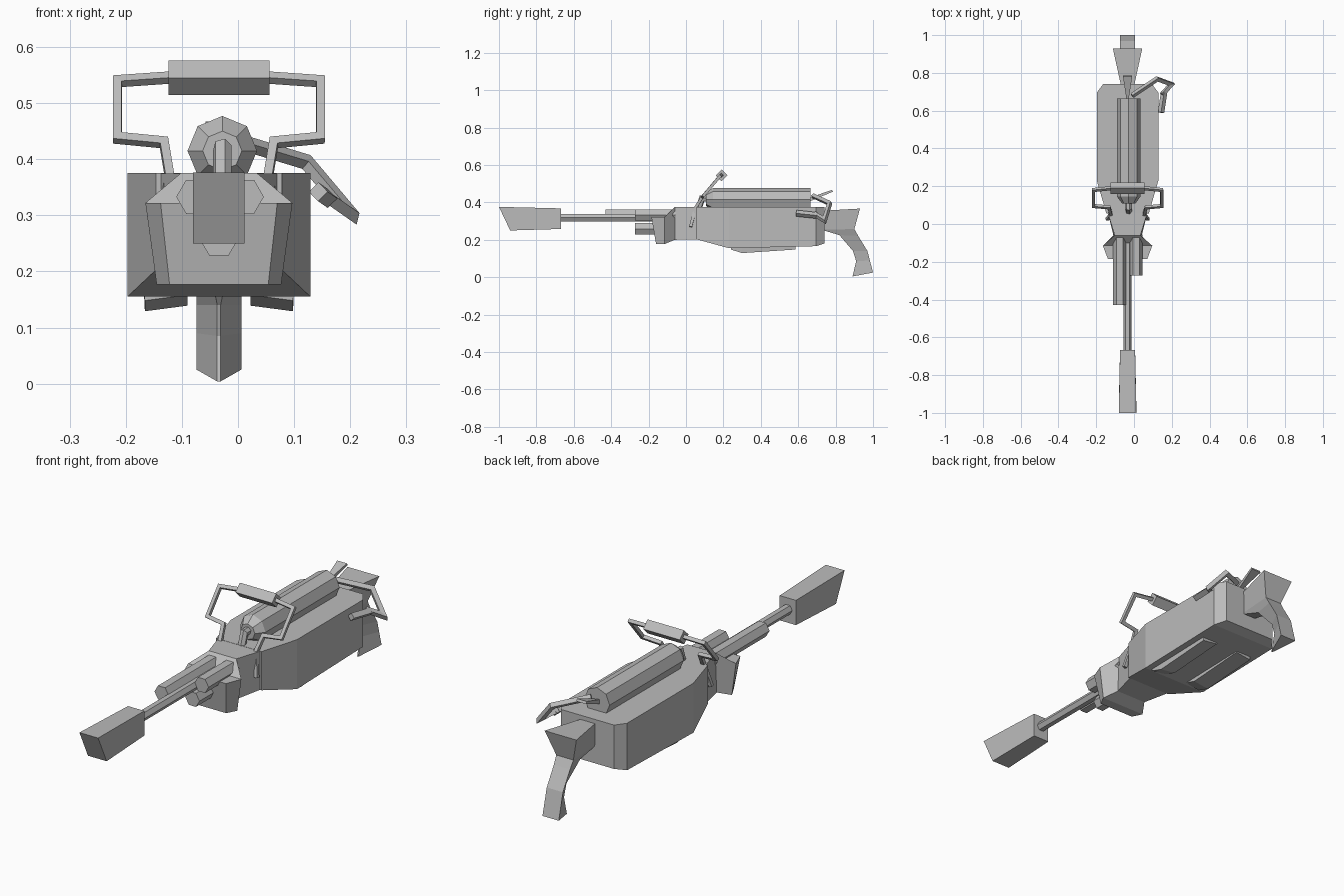
import bpy, bmesh, math
from mathutils import Vector

CX = -0.034  # centre line of the main parts

cube = bpy.data.objects.get("Cube")
if cube:
    bpy.data.objects.remove(cube)

grey = bpy.data.materials.new("plain grey")
grey.use_nodes = True
COLOUR = (0.5, 0.5, 0.5, 1)
grey.diffuse_color = COLOUR
grey.node_tree.nodes["Principled BSDF"].inputs["Base Color"].default_value = COLOUR


def loft(name, rings):
    """Skin a row of equal-length point rings and cap both ends."""
    bm = bmesh.new()
    loops = [[bm.verts.new(p) for p in ring] for ring in rings]
    n = len(loops[0])
    for a, b in zip(loops, loops[1:]):
        for i in range(n):
            j = (i + 1) % n
            bm.faces.new((a[i], a[j], b[j], b[i]))
    bm.faces.new(loops[0])
    bm.faces.new(loops[-1])
    bmesh.ops.recalc_face_normals(bm, faces=bm.faces)
    mesh = bpy.data.meshes.new(name)
    bm.to_mesh(mesh)
    bm.free()
    mesh.materials.append(grey)
    obj = bpy.data.objects.new(name, mesh)
    bpy.context.collection.objects.link(obj)
    return obj


def slab(y_top, y_bot, w_top, w_bot, z_top, z_bot, cx=CX):
    """Four-corner cross-section: half widths and heights at top and bottom."""
    return [(cx - w_top, y_top, z_top), (cx + w_top, y_top, z_top),
            (cx + w_bot, y_bot, z_bot), (cx - w_bot, y_bot, z_bot)]


def round_bar(name, x, z, sides, stations, turn=0.0):
    """Faceted bar along y; stations are (y, radius)."""
    angles = [turn + math.tau * i / sides for i in range(sides)]
    return loft(name, [[(x + r * math.cos(a), y, z + r * math.sin(a)) for a in angles]
                       for y, r in stations])


def tube(name, points, radius, sides=4):
    """Faceted tube through points, mitred at the corners."""
    pts = [Vector(p) for p in points]
    dirs = [(b - a).normalized() for a, b in zip(pts, pts[1:])]
    side = dirs[0].orthogonal().normalized()
    up = dirs[0].cross(side)
    ring = [pts[0] + radius * (math.cos(a) * side + math.sin(a) * up)
            for a in (math.tau * (i + 0.5) / sides for i in range(sides))]
    rings = [ring]
    for i, d in enumerate(dirs):
        after = dirs[min(i + 1, len(dirs) - 1)]
        plane = (d + after).normalized()
        ring = [p + d * ((pts[i + 1] - p).dot(plane) / d.dot(plane)) for p in ring]
        rings.append(ring)
    return loft(name, rings)


# Main housing: tapered nose, straight sides, chamfered tail
loft("housing", [slab(y, y, w, w, 0.375, z) for y, w, z in (
    (0.055, 0.112, 0.203), (0.23, 0.163, 0.155), (0.695, 0.163, 0.166), (0.74, 0.13, 0.18))])

# Neck flaring into the front guard
loft("neck_and_guard", [
    slab(0.06, 0.06, 0.105, 0.105, 0.374, 0.203),
    slab(-0.06, -0.06, 0.068, 0.075, 0.375, 0.2),
    slab(-0.115, -0.115, 0.131, 0.111, 0.322, 0.177),
    slab(-0.185, -0.16, 0.104, 0.088, 0.322, 0.177)])

# Barrels and muzzle block
round_bar("main_barrel", CX, 0.318, 6, [(-0.68, 0.022), (-0.1, 0.022)])
for name, x, z, front in (("right_barrel", -0.075, 0.333, -0.43),
                          ("left_barrel", 0.011, 0.333, -0.272),
                          ("lower_barrel", CX, 0.259, -0.272)):
    round_bar(name, x, z, 6, [(front, 0.035), (-0.055, 0.035)])
loft("muzzle_block", [slab(-1, -0.94, 0.046, 0.046, 0.376, 0.25),
                      slab(-0.667, -0.667, 0.04, 0.04, 0.368, 0.258)])

# Tank on top with a small feed pipe at its nose
round_bar("tank", -0.028, 0.415, 8,
          [(0.108, 0.035), (0.145, 0.062), (0.665, 0.062)], math.pi / 8 * 2)
tube("feed_pipe", [(-0.028, 0.13, 0.42), (-0.028, 0.085, 0.42), (-0.028, 0.065, 0.36)], 0.017, 6)

# Carrying handle: grip and two mirrored arms
tube("handle_grip", [(CX - 0.09, 0.19, 0.545), (CX + 0.09, 0.19, 0.545)], 0.031)
for name, s in (("left_handle_arm", 1), ("right_handle_arm", -1)):
    path = [(0.08, 0.19, 0.546), (0.181, 0.18, 0.539), (0.181, 0.095, 0.438),
            (0.098, 0.088, 0.43), (0.088, 0.05, 0.37), (0.108, 0.025, 0.27)]
    tube(name, [(CX + s * x, y, z) for x, y, z in path], 0.011)

# Bent side lever behind the tank
tube("side_lever", [(-0.01, 0.68, 0.435), (0.122, 0.768, 0.395),
                    (0.198, 0.74, 0.305), (0.148, 0.685, 0.34)], 0.014)
tube("side_lever_grip", [(0.16, 0.7, 0.33), (0.143, 0.59, 0.342)], 0.017)

# Flared spur at the rear of the tank
loft("rear_spur", [slab(0.66, 0.66, 0.006, 0.006, 0.425, 0.405),
                   slab(0.78, 0.785, 0.024, 0.024, 0.467, 0.457)])

# Stock: wide butt top narrowing into a ridged leg
stock = [(0.72, 0.355, 0.032, 0.93, 0.367, 0.078), (0.72, 0.255, 0.032, 0.9, 0.257, 0.042),
         (0.82, 0.225, 0.02, 0.92, 0.222, 0.04), (0.893, 0.14, 0.003, 0.97, 0.14, 0.04),
         (0.91, 0.085, 0.003, 0.983, 0.09, 0.04), (0.89, 0.004, 0.003, 1, 0.025, 0.04)]
loft("stock", [[(CX - wf, yf, zf), (CX + wf, yf, zf), (CX + wb, yb, zb), (CX - wb, yb, zb)]
               for yf, zf, wf, yb, zb, wb in stock])

# Mirrored skids under the housing
for name, s in (("left_skid", 1), ("right_skid", -1)):
    loft(name, [[(CX + s * 0.056, y, 0.17), (CX + s * 0.134, y, 0.17),
                 (CX + s * 0.132, y, z), (CX + s * 0.056, y, z + 0.01)]
                for y, z in ((0.24, 0.148), (0.3, 0.129), (0.585, 0.148))])
